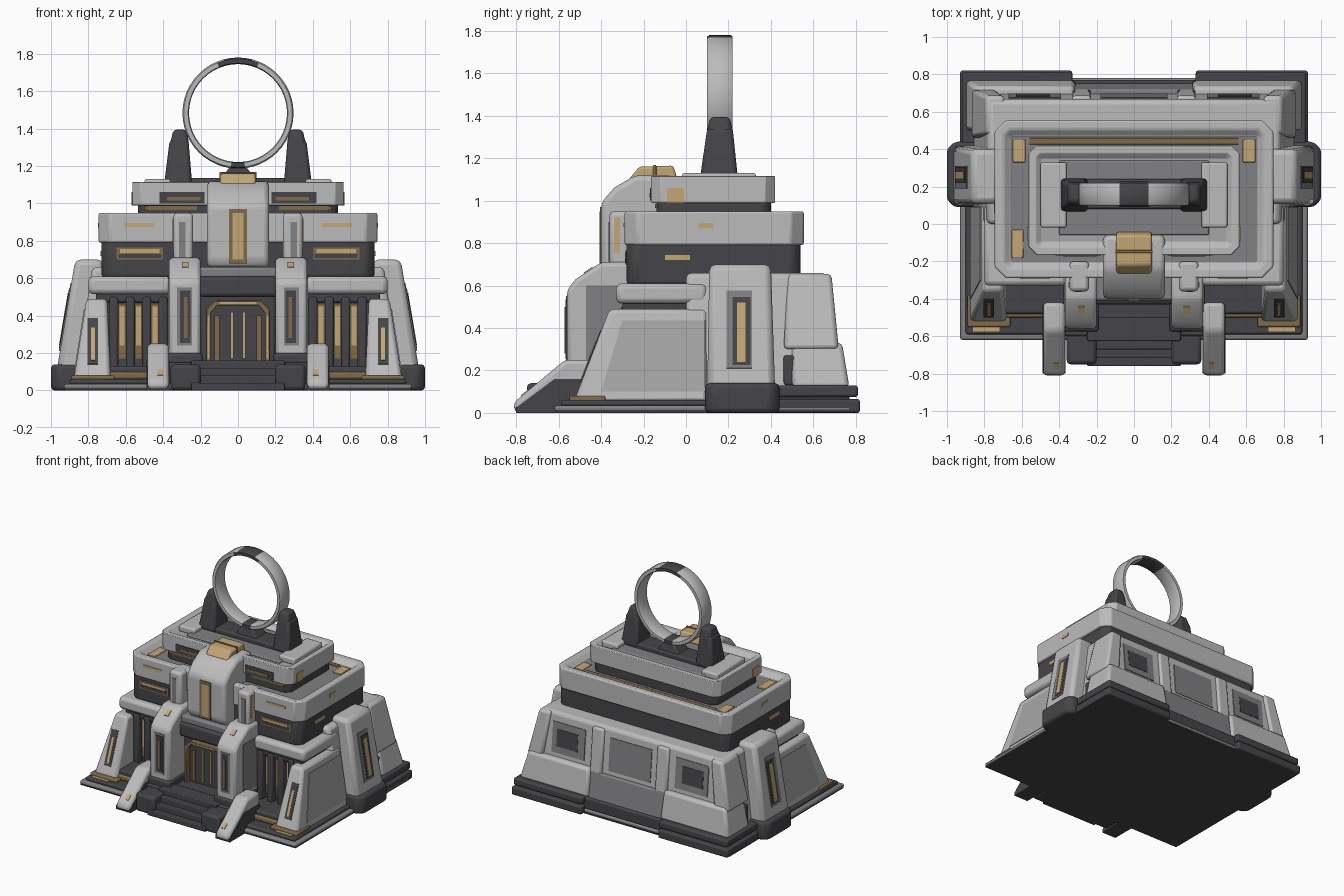
import bpy, bmesh, math
from mathutils import Vector, Matrix

cube = bpy.data.objects.get("Cube")
if cube:
    bpy.data.objects.remove(cube, do_unlink=True)


def material(name, *rgb):
    mat = bpy.data.materials.new(name)
    mat.use_nodes = True
    mat.diffuse_color = (*rgb, 1)
    for node in mat.node_tree.nodes:
        if node.type == 'BSDF_PRINCIPLED':
            node.inputs["Base Color"].default_value = (*rgb, 1)
            node.inputs["Roughness"].default_value = .7
    return mat


LIGHT = material("light grey", .5, .5, .5)
SOFT = material("soft grey", .38, .38, .385)
MID = material("mid grey", .22, .22, .23)
DARK = material("dark grey", .06, .06, .067)
GOLD = material("gold", .55, .38, .18)
BRONZE = material("bronze", .22, .145, .065)


def finish(name, bm, mats, bevel=0, mirror=False):
    """Turn a bmesh into an object with bevelled edges and an optional twin."""
    bmesh.ops.recalc_face_normals(bm, faces=bm.faces)
    mesh = bpy.data.meshes.new(name)
    bm.to_mesh(mesh)
    bm.free()
    for mat in mats:
        mesh.materials.append(mat)
    obj = bpy.data.objects.new(name, mesh)
    bpy.context.collection.objects.link(obj)
    if bevel:
        mod = obj.modifiers.new("Bevel", 'BEVEL')
        mod.width, mod.segments, mod.limit_method = bevel, 2, 'ANGLE'
    if mirror:
        obj.modifiers.new("Mirror", 'MIRROR')
    return obj


def prism(name, mat, axis, lo, hi, profile, bevel=.012, mirror=False, sunk=None):
    """Extrude a profile along an axis; sunk = (rim, depth, floor material)."""
    place = {'x': lambda p, h: (h, *p),
             'y': lambda p, h: (p[0], h, p[1]),
             'z': lambda p, h: (*p, h)}[axis]
    bm = bmesh.new()
    a = [bm.verts.new(place(p, lo)) for p in profile]
    b = [bm.verts.new(place(p, hi)) for p in profile]
    bm.faces.new(a)
    top = bm.faces.new(b)
    for i in range(len(a)):
        j = (i + 1) % len(a)
        bm.faces.new((a[i], a[j], b[j], b[i]))
    mats = [mat]
    if sunk:
        rim, depth, floor = sunk
        mats.append(floor)
        bmesh.ops.recalc_face_normals(bm, faces=bm.faces)
        bmesh.ops.inset_region(bm, faces=[top], thickness=rim)
        bmesh.ops.inset_region(bm, faces=[top], thickness=depth)
        for v in top.verts:
            v.co.z -= depth
        top.material_index = 1
    return finish(name, bm, mats, bevel, mirror)


def box(name, mat, x, y, z, bevel=.012, mirror=False):
    return prism(name, mat, 'x', *x, [(y[0], z[0]), (y[1], z[0]), (y[1], z[1]), (y[0], z[1])],
                 bevel, mirror)


def tier(name, mat, half, y, z, cut=.05, bevel=.02, sunk=None):
    """Slab with clipped corners, centred on x."""
    pts = [(half - cut, y[0]), (half, y[0] + cut), (half, y[1] - cut), (half - cut, y[1])]
    pts += [(-px, py) for px, py in reversed(pts)]
    return prism(name, mat, 'z', *z, pts, bevel, sunk=sunk)


def loft(name, mat, low, high, z, bevel=.02, mirror=False):
    """Battered block between two rectangles (x range, y range)."""
    bm = bmesh.new()
    for (x, y), h in ((low, z[0]), (high, z[1])):
        for px in x:
            for py in y:
                bm.verts.new((px, py, h))
    bmesh.ops.convex_hull(bm, input=bm.verts)
    bmesh.ops.dissolve_limit(bm, angle_limit=.01, verts=bm.verts, edges=bm.edges)
    return finish(name, bm, [mat], bevel, mirror)


def plate(name, mat, axis, span, low, high, lean=0, lift=0, mirror=True):
    """Thin panel on a battered face: 'x' faces front or back, 'y' faces sideways."""
    d = Vector((high[0] - low[0], high[1] - low[1])).normalized()
    n = Vector((d.y, -d.x)) * .0045
    bm = bmesh.new()
    for end, shift in ((low, 0), (high, lean)):
        for s in (span[0] + shift, span[1]):
            for k in (-1, 1):
                p = Vector(end) + n * k + Vector((lift, 0))
                bm.verts.new((s, *p) if axis == 'x' else (p.x, s, p.y))
    bmesh.ops.convex_hull(bm, input=bm.verts)
    return finish(name, bm, [mat], mirror=mirror)


# Base plates
box("base_underside", DARK, (-.925, .925), (-.615, .78), (0, .01), 0)
box("base_plate", MID, (-.93, .93), (-.62, .78), (.005, .035))
box("base_floor", DARK, (-.9, .9), (-.59, .77), (.03, .06))
box("back_base_lower", DARK, (.33, .93), (.3, .82), (0, .065), mirror=True)
box("back_base_upper", DARK, (.33, .92), (.3, .81), (.075, .13), mirror=True)
box("back_base_core", DARK, (-.9, .9), (.3, .77), (.03, .12))
box("terrace", DARK, (-.7, .7), (-.48, 0), (.05, .13))
box("terrace_edge", BRONZE, (.48, .69), (-.5, -.46), (.06, .1), mirror=True)
box("corner_gold", GOLD, (.72, .86), (-.575, -.545), (.055, .064), 0, True)

# Porch, stairs and ramped cheeks
box("porch", DARK, (-.38, .38), (-.6, -.2), (0, .15))
for i in range(4):
    box(f"step_{i + 1}", DARK, (-.25, .25), (-.76 + i * .045, -.5), (0, .04 * (i + 1)), .006)
box("stair_pedestal", DARK, (.2, .36), (-.75, -.5), (0, .14), .02, True)
prism("stair_cheek", LIGHT, 'x', .37, .485,
      [(-.81, .005), (-.81, .05), (-.57, .25), (-.42, .25), (-.42, .005)], .02, True)
prism("cheek_side", DARK, 'x', .365, .49,
      [(-.8, 0), (-.8, .025), (-.62, .16), (-.43, .16), (-.43, 0)], 0, True)
plate("cheek_gold", GOLD, 'x', (.4, .43), (-.775, .079), (-.74, .108))
box("porch_gold", GOLD, (-.05, .07), (-.59, -.54), (.15, .158), 0)

# Lower storey
loft("lower_body", LIGHT, ((-.86, .86), (0, .715)), ((-.78, .78), (0, .665)), (.1, .66), .025)
box("colonnade_wall", DARK, (-.76, .76), (-.26, .1), (.05, .6))
box("ledge", LIGHT, (.36, .8), (-.33, .1), (.515, .61), .025, True)
box("ledge_shadow", DARK, (.36, .76), (-.3, 0), (.47, .53), mirror=True)
for i in range(4):
    x = .4 + i * .088
    box(f"column_{i + 1}", DARK, (x - .024, x + .024), (-.31, -.25), (.12, .5), mirror=True)
    if i < 3:
        plate(f"window_frame_{i + 1}", BRONZE, 'x', (x + .026, x + .062), (-.262, .17), (-.262, .46))
        plate(f"gold_window_{i + 1}", GOLD, 'x', (x + .03, x + .058), (-.265, .24), (-.265, .45))

# Battered front corner wings
loft("corner_wing", LIGHT, ((.68, .88), (-.53, .1)), ((.7, .81), (-.36, .1)), (.05, .49), .02, True)
plate("wing_slit_frame", DARK, 'x', (.748, .805), (-.495, .14), (-.4, .386))
plate("wing_slit_gold", GOLD, 'x', (.765, .785), (-.488, .16), (-.42, .336), lift=-.003)
plate("wing_side_panel", SOFT, 'y', (-.4, .09), (.872, .1), (.819, .435), lean=.1)
box("wing_foot_trim", BRONZE, (.66, .89), (-.55, -.38), (.05, .08), .008, True)

# Side towers
loft("side_tower", LIGHT, ((.7, .97), (.1, .42)), ((.72, .87), (.11, .4)), (.1, .7), .03, True)
prism("side_tower_foot", DARK, 'z', 0, .14,
      [(.7, .09), (.96, .09), (1, .13), (1, .4), (.96, .44), (.7, .44)], .02, True)
plate("tower_slit_frame", MID, 'y', (.19, .31), (.953, .21), (.891, .575))
plate("tower_slit_dark", DARK, 'y', (.22, .305), (.95, .225), (.896, .545), lift=.003)
plate("tower_slit_gold", GOLD, 'y', (.24, .28), (.947, .24), (.9, .52), lift=.006)

# Rear wall with plinths, ribs and recessed panels
loft("rear_plinth", LIGHT, ((.31, .9), (.5, .77)), ((.32, .85), (.5, .735)), (.12, .33), .02, True)
loft("rear_plinth_centre", MID, ((-.32, .32), (.5, .755)), ((-.32, .32), (.5, .72)), (.1, .31), .01)
loft("rear_rib", LIGHT, ((.23, .33), (.5, .72)), ((.23, .33), (.5, .685)), (.29, .64), .015, True)
loft("rear_corner", LIGHT, ((.74, .87), (.46, .72)), ((.69, .79), (.48, .685)), (.3, .655), .02, True)
plate("rear_centre_panel", MID, 'x', (-.18, .18), (.694, .34), (.672, .59), mirror=False)
plate("rear_window_frame", MID, 'x', (.39, .67), (.694, .36), (.672, .59))
plate("rear_window", DARK, 'x', (.45, .63), (.689, .41), (.677, .54), lift=.003)
box("side_vent", DARK, (.7, .862), (.46, .53), (.13, .27), .01, True)

# Entrance portal
box("door_wall", DARK, (-.2, .2), (-.38, -.2), (.14, .62))
arch = [(.17, .15), (.17, .43), (.12, .48)]
inner = [(.145, .15), (.145, .415), (.11, .455)]
mirrored = lambda pts: [(-x, z) for x, z in reversed(pts)]
prism("door_frame", BRONZE, 'y', -.42, -.37,
      arch + mirrored(arch) + [(-x, z) for x, z in inner] + inner[::-1], .005)
plate("door_frame_gold", GOLD, 'x', (.153, .163), (-.42, .17), (-.42, .4))
plate("door_head_gold", GOLD, 'x', (-.1, .1), (-.42, .463), (-.42, .473), mirror=False)
plate("door_gold_strip", GOLD, 'x', (.025, .04), (-.384, .17), (-.384, .42))
plate("door_side_strip", BRONZE, 'x', (.1, .125), (-.384, .16), (-.384, .4))
box("lintel", DARK, (-.21, .21), (-.43, -.25), (.5, .61), .02)
box("lintel_cap", MID, (-.21, .21), (-.41, -.25), (.6, .66), .015)

# Portal pillars
prism("portal_pillar", LIGHT, 'x', .2, .37,
      [(-.56, .18), (-.56, .58), (-.52, .63), (-.4, .71), (-.22, .71), (-.22, .18)], .02, True)
box("pillar_foot", DARK, (.19, .38), (-.575, -.3), (.12, .2), .015, True)
plate("pillar_side", MID, 'y', (-.47, -.27), (.37, .22), (.37, .6))
plate("pillar_slit_frame", MID, 'x', (.245, .325), (-.56, .24), (-.56, .55))
plate("pillar_slit", DARK, 'x', (.255, .31), (-.564, .255), (-.564, .535))
plate("pillar_slit_gold", BRONZE, 'x', (.27, .29), (-.567, .28), (-.567, .5))
plate("pillar_cap_gold", GOLD, 'x', (.265, .3), (-.48, .657), (-.44, .684))

# Middle storey
tier("middle_band", DARK, .73, (-.28, .54), (.6, .82), .04)
tier("middle_slab", LIGHT, .745, (-.29, .555), (.79, .95), .06, .028, (.055, .035, MID))
plate("band_frame", BRONZE, 'x', (.4, .65), (-.28, .7), (-.28, .765))
plate("band_shadow", DARK, 'x', (.41, .64), (-.283, .708), (-.283, .73))
plate("band_gold", GOLD, 'x', (.42, .63), (-.284, .735), (-.284, .755))
plate("slab_gold", GOLD, 'x', (.45, .61), (-.29, .875), (-.29, .895))
plate("side_band_gold", GOLD, 'y', (-.1, .02), (.73, .72), (.73, .745))
plate("side_slab_gold", GOLD, 'y', (.06, .13), (.745, .87), (.745, .895))
box("trench_gold_front", GOLD, (-.655, -.59), (-.18, -.03), (.91, .922), .004)
box("trench_gold_back", GOLD, (.58, .65), (.33, .45), (.91, .922), .004, True)
box("trench_bronze", BRONZE, (-.56, .56), (.425, .46), (.91, .922), .004)
box("pilaster", LIGHT, (.24, .345), (-.36, -.2), (.62, .95), .02, True)
plate("pilaster_inlay", MID, 'x', (.28, .315), (-.36, .7), (-.36, .9))
plate("pilaster_gold", GOLD, 'y', (-.34, -.31), (.345, .75), (.345, .92))

# Upper storey and roof
tier("upper_band", DARK, .535, (-.14, .4), (.9, 1.02), .04)
tier("upper_slab", LIGHT, .565, (-.165, .42), (.99, 1.115), .045, .025, (.045, .03, SOFT))
plate("upper_recess", DARK, 'x', (.18, .42), (-.165, 1), (-.165, 1.06))
plate("upper_recess_gold", BRONZE, 'x', (.2, .38), (-.168, 1.015), (-.168, 1.035))
plate("upper_gold", BRONZE, 'x', (.22, .5), (-.142, .965), (-.142, .985))
plate("upper_side_gold", GOLD, 'y', (-.09, -.01), (.565, .99), (.565, 1.06))
box("roof_pad", LIGHT, (.36, .5), (-.02, .33), (1.08, 1.13), .012, True)
box("roof_floor", MID, (-.4, .4), (-.06, .34), (1.08, 1.1), .008)
box("roof_spine", DARK, (-.36, .36), (.08, .24), (1.08, 1.135), .012)

# Central front tower
prism("front_tower", LIGHT, 'x', -.165, .165,
      [(-.37, .65), (-.4, .69), (-.4, .99), (-.34, 1.06), (-.24, 1.12), (-.06, 1.12), (-.06, .65)], .025)
plate("front_tower_frame", BRONZE, 'x', (-.047, .047), (-.4, .68), (-.4, .97), mirror=False)
plate("front_tower_gold", GOLD, 'x', (-.03, .03), (-.404, .7), (-.404, .95), mirror=False)
prism("tower_crown", GOLD, 'x', -.095, .095,
      [(-.27, 1.1), (-.22, 1.16), (-.06, 1.165), (-.04, 1.1)], .012)
box("crown_seam", BRONZE, (-.1, .1), (-.155, -.14), (1.1, 1.168), .004)

# Pylons and ring
loft("pylon", DARK, ((.245, .395), (.065, .245)), ((.265, .365), (.1, .22)), (1.1, 1.34), .018, True)
loft("pylon_cap", DARK, ((.26, .365), (.095, .225)), ((.275, .345), (.115, .205)), (1.31, 1.395), .018, True)
loft("ring_foot", DARK, ((-.1, .1), (.09, .23)), ((-.04, .04), (.11, .21)), (1.12, 1.2), .012)

bm = bmesh.new()
section = [(.262, .11), (.267, .1), (.29, .1), (.297, .11), (.297, .21), (.29, .22), (.267, .22), (.262, .21)]
verts = [bm.verts.new((r, y, 0)) for r, y in section]
edges = [bm.edges.new((verts[i - 1], verts[i])) for i in range(len(verts))]
bmesh.ops.spin(bm, geom=verts + edges, axis=(0, 1, 0), cent=(0, 0, 0),
               angle=math.tau, steps=48, use_merge=True)
bmesh.ops.remove_doubles(bm, verts=bm.verts, dist=.0005)
for f in bm.faces:
    c = f.calc_center_median()
    f.material_index = int(abs(c.x) < .09 and c.z > 0 or abs(c.x) < .05)
bmesh.ops.transform(bm, matrix=Matrix.Translation((0, 0, 1.483)), verts=bm.verts)
finish("ring", bm, [LIGHT, DARK])

# Smooth the rounded edges, keep sharp ones
for obj in bpy.context.collection.objects:
    obj.select_set(obj.type == 'MESH')
    if obj.type == 'MESH':
        bpy.context.view_layer.objects.active = obj
bpy.ops.object.shade_smooth_by_angle(angle=math.radians(35))
